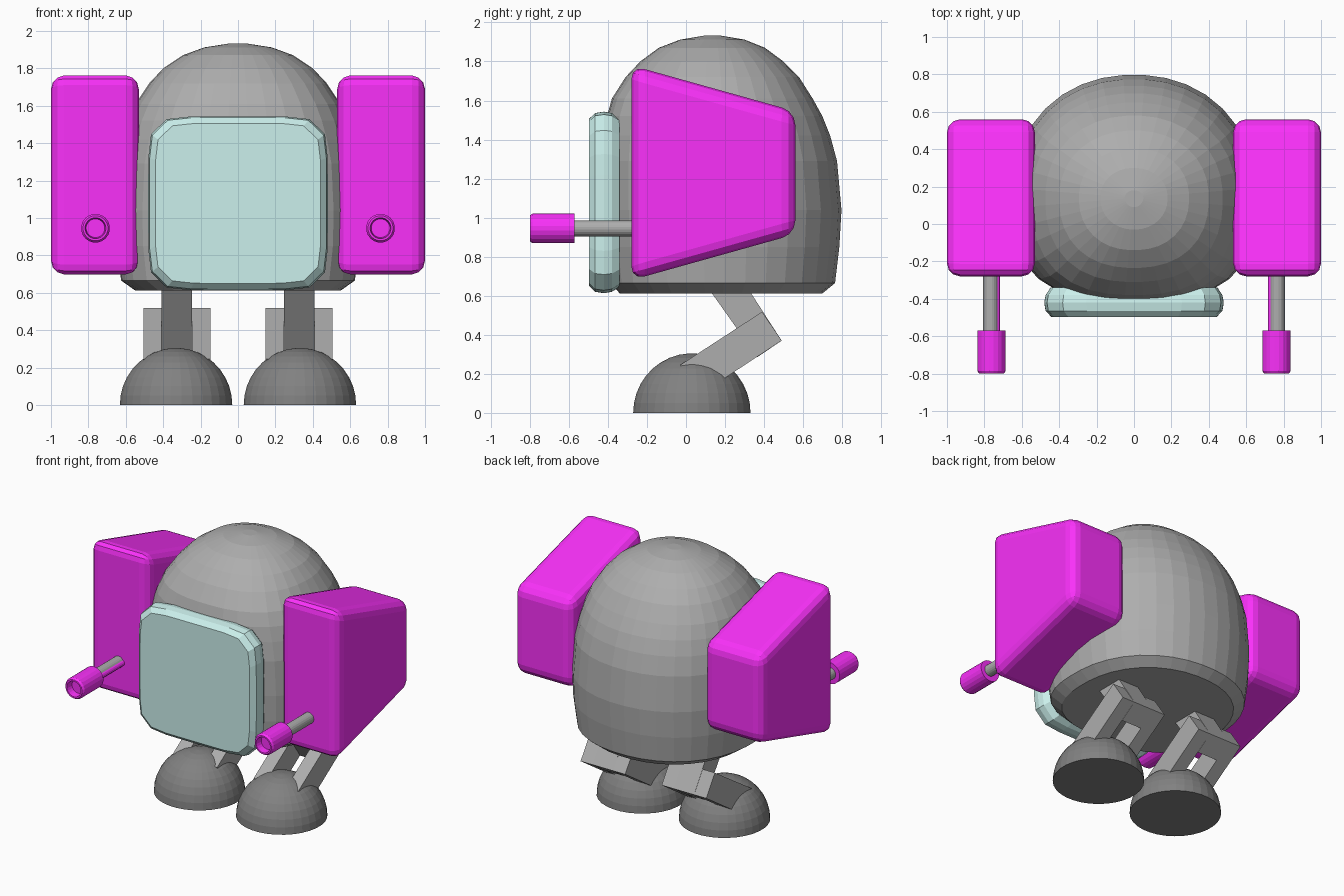
import bpy, bmesh
from math import cos, sin, pi, copysign

if "Cube" in bpy.data.objects:
    bpy.data.objects.remove(bpy.data.objects["Cube"])


def material(name, rgb):
    m = bpy.data.materials.new(name)
    m.diffuse_color = (*rgb, 1)
    m.use_nodes = True
    m.node_tree.nodes["Principled BSDF"].inputs["Base Color"].default_value = m.diffuse_color
    return m


magenta = material("magenta", (0.95, 0.03, 0.95))
aqua = material("aqua", (0.60, 0.87, 0.84))
grey = material("mid_grey", (0.42, 0.42, 0.42))
dark = material("dark_grey", (0.22, 0.22, 0.22))


def loft(name, rings, mat, bevel=0):
    """Skin closed rings of equal length and cap both ends."""
    bm = bmesh.new()
    loops = [[bm.verts.new(p) for p in ring] for ring in rings]
    n = len(loops[0])
    for a, b in zip(loops, loops[1:]):
        for i in range(n):
            j = (i + 1) % n
            bm.faces.new((a[i], a[j], b[j], b[i]))
    bm.faces.new(loops[0][::-1])
    bm.faces.new(loops[-1])
    bmesh.ops.recalc_face_normals(bm, faces=bm.faces[:])
    if bevel:
        bmesh.ops.bevel(bm, geom=bm.edges[:], offset=bevel, segments=3,
                        profile=0.5, affect='EDGES')
    me = bpy.data.meshes.new(name)
    bm.to_mesh(me)
    bm.free()
    me.materials.append(mat)
    ob = bpy.data.objects.new(name, me)
    bpy.context.collection.objects.link(ob)
    return ob


def superellipse(a, b, n, count):
    """Points of a rounded outline; n = 2 is an ellipse, more is boxier."""
    pts = []
    for i in range(count):
        t = 2 * pi * (i + 0.5) / count
        c, s = cos(t), sin(t)
        k = (abs(c) ** n + abs(s) ** n) ** (-1 / n)
        pts.append((a * c * k, b * s * k))
    return pts


def prism(name, x0, x1, poly, mat, bevel=0):
    return loft(name, [[(x, y, z) for y, z in poly] for x in (x0, x1)], mat, bevel)


def turned(name, cx, cz, profile, mat, count=20):
    """Lathe (y, radius) pairs about an axis along y."""
    return loft(name, [[(cx + x, y, cz + z) for x, z in superellipse(r, r, 2, count)]
                       for y, r in profile], mat)


# Domed body: z, half width, front y, back y, front squareness
sections = [(.612, .55, -.34, .70, 2.7), (.665, .625, -.385, .765, 2.8),
            (.85, .65, -.405, .787, 2.8), (1.04, .655, -.415, .798, 2.8),
            (1.29, .64, -.415, .775, 2.8), (1.42, .615, -.41, .74, 2.7),
            (1.52, .585, -.405, .70, 2.6), (1.61, .548, -.38, .65, 2.5),
            (1.72, .475, -.31, .58, 2.4), (1.80, .40, -.235, .50, 2.3),
            (1.87, .295, -.14, .405, 2.2), (1.912, .18, -.03, .30, 2.1),
            (1.932, .05, .09, .18, 2)]
rings = []
for z, w, yf, yb, n in sections:
    cy = 0.14
    front = superellipse(w, cy - yf, n, 36)
    back = superellipse(w, yb - cy, min(n, 2.15), 36)
    rings.append([(p[0], cy + p[1], z) for p in back[:18] + front[18:]])
loft("body", rings, grey)

# Visor panel
loft("visor", [[(x, y, 1.078 + z) for x, z in superellipse(.48 * k, .465 * k, 7, 32)]
               for y, k in ((-.34, .93), (-.38, .985), (-.42, 1), (-.465, .985), (-.497, .92))], aqua)

pod_side = [(-.28, 1.78), (.56, 1.545), (.56, .915), (-.28, .68)]
upper_bar = [(.085, .68), (.29, .68), (.49, .37), (.365, .285)]
lower_bar = [(.39, .518), (.49, .37), (.08, .10), (-.03, .245)]

for side, s in (("left", -1), ("right", 1)):
    # Shoulder pod
    prism(f"{side}_pod", s * .53, s, pod_side, magenta, .07)

    # Gun: rod, thin side rail and hollow muzzle
    turned(f"{side}_gun_rod", s * .766, .945, [(-.60, .041), (-.2, .041)], grey)
    turned(f"{side}_gun_rail", s * .737, .945, [(-.60, .021), (-.2, .021)], magenta, 12)
    turned(f"{side}_gun_muzzle", s * .762, .945,
           [(-.57, .077), (-.785, .077), (-.80, .067), (-.80, .056), (-.75, .05)], magenta)

    # Leg: upper bar held between two lower plates
    prism(f"{side}_upper_leg", s * .245, s * .408, upper_bar, grey)
    prism(f"{side}_inner_shin", s * .147, s * .245, lower_bar, grey)
    prism(f"{side}_outer_shin", s * .408, s * .506, lower_bar, grey)

    # Half-round foot
    foot = []
    for i in range(10):
        t = pi / 2 * i / 9.3
        r = .302 * cos(t)
        foot.append([(s * .331 + x, .03 + y, .305 * sin(t))
                     for x, y in superellipse(r, r, 2, 32)])
    loft(f"{side}_foot", foot, dark)
